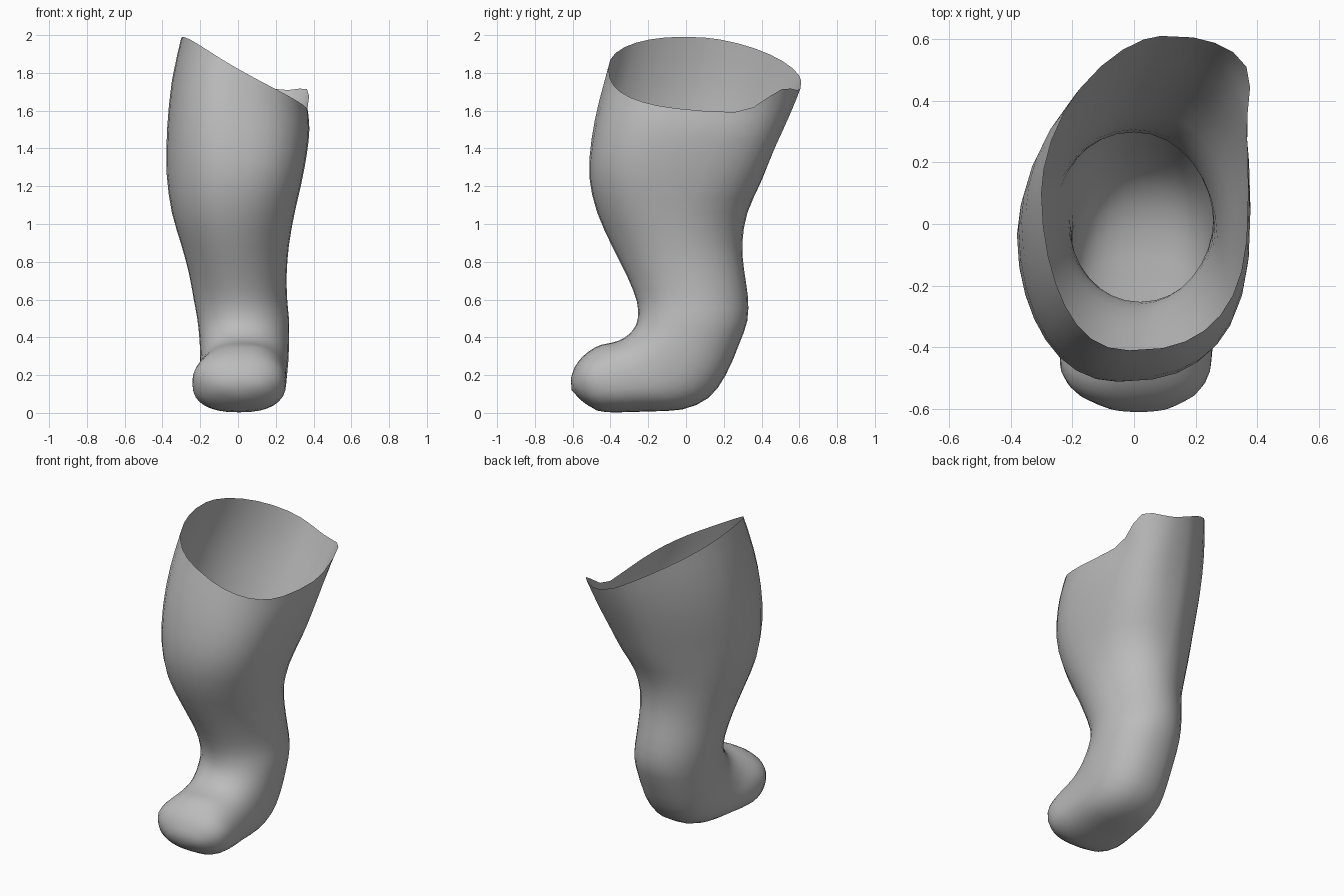
import bpy, bmesh, math
from mathutils import Vector

cube = bpy.data.objects.get("Cube")
if cube:
    bpy.data.objects.remove(cube)

SEGMENTS = 32

# Cross-sections from rim to toe:
# front y, front z, back y, back z, x min, x max, sideways tilt, roundness power
SECTIONS = [
    (-.41, 1.83, .61, 1.755, -.30, .37, -.58, 2.1),
    (-.46, 1.65, .555, 1.61, -.35, .378, -.35, 2.1),
    (-.50, 1.45, .48, 1.43, -.375, .365, -.18, 2.1),
    (-.512, 1.25, .40, 1.23, -.378, .335, -.08, 2),
    (-.47, 1.06, .325, 1.06, -.35, .30, 0, 2),
    (-.39, .88, .298, .90, -.30, .27, 0, 2),
    (-.31, .72, .307, .76, -.26, .258, 0, 2),
    (-.26, .59, .327, .62, -.235, .26, 0, 2),
    (-.255, .50, .325, .49, -.215, .27, 0, 2.1),
    (-.28, .44, .28, .36, -.205, .27, 0, 2.2),
    (-.33, .395, .21, .20, -.20, .268, 0, 2.3),
    (-.39, .372, .12, .08, -.205, .262, 0, 2.4),
    (-.45, .36, -.02, .018, -.215, .258, 0, 2.4),
    (-.50, .335, -.20, .008, -.235, .255, 0, 2.4),
    (-.55, .295, -.36, .003, -.24, .25, 0, 2.4),
    (-.59, .24, -.47, .012, -.19, .21, 0, 2.3),
    (-.61, .18, -.56, .07, -.10, .13, 0, 2.1),
]


def smoothed(rows):
    """Add a curved in-between row after each row."""
    for i in range(len(rows) - 1):
        before, after = rows[max(i - 1, 0)], rows[min(i + 2, len(rows) - 1)]
        yield rows[i]
        yield [(9 * (b + c) - a - d) / 16
               for a, b, c, d in zip(before, rows[i], rows[i + 1], after)]
    yield rows[-1]


def power(value, p):
    return math.copysign(abs(value) ** (2 / p), value)


def ring_points(section):
    """Rounded loop through the front and back points of a section."""
    fy, fz, by, bz, x0, x1, tilt, roundness = section
    skew = .05 * min(1, max(0, fz - .6))
    thigh = min(1, max(0, (fz - .9) / .4))
    for i in range(SEGMENTS):
        a = math.tau * i / SEGMENTS
        c, s = math.cos(a), math.sin(a)
        # Fuller on the +x side, leaner at the back of the -x side
        p = roundness
        if c > 0:
            p += .65 * thigh
        elif s > 0:
            p -= .35 * thigh
        across, along = power(c, p), power(s, p)
        dx = across * (x1 - x0) / 2
        yield Vector(((x0 + x1) / 2 + dx + skew * along * (1 - across ** 2),
                      (fy + by) / 2 + along * (by - fy) / 2,
                      (fz + bz) / 2 + along * (bz - fz) / 2 + tilt * dx))


# Leg and foot as one open-topped skin
bm = bmesh.new()
rings = [[bm.verts.new(p) for p in ring_points(s)] for s in smoothed(SECTIONS)]
for upper, lower in zip(rings, rings[1:]):
    for i in range(SEGMENTS):
        j = (i + 1) % SEGMENTS
        bm.faces.new((upper[i], lower[i], lower[j], upper[j]))

# Rounded toe end
tip = bm.verts.new((.01, -.605, .12))
for i in range(SEGMENTS):
    bm.faces.new((rings[-1][i], tip, rings[-1][(i + 1) % SEGMENTS]))

# Raised corner at the back of the rim, fading into the skin around it
corner = Vector((.365, .51, 1.715))
peak = min(rings[0], key=lambda v: (v.co - corner).length).co.copy()
pull = corner - peak
for ring, strength in zip(rings, (1, .45, .15)):
    for v in ring:
        flat = (v.co - peak).xy.length
        v.co += pull * strength * math.exp(-(flat / .13) ** 2)

bmesh.ops.recalc_face_normals(bm, faces=bm.faces)
mesh = bpy.data.meshes.new("leg_and_foot")
bm.to_mesh(mesh)
bm.free()
leg = bpy.data.objects.new("leg_and_foot", mesh)
bpy.context.collection.objects.link(leg)

# Plain grey surface
grey = (.5, .5, .5, 1)
material = bpy.data.materials.new("plain grey")
material.use_nodes = True
material.diffuse_color = grey
material.node_tree.nodes["Principled BSDF"].inputs["Base Color"].default_value = grey
mesh.materials.append(material)
mesh.shade_smooth()
